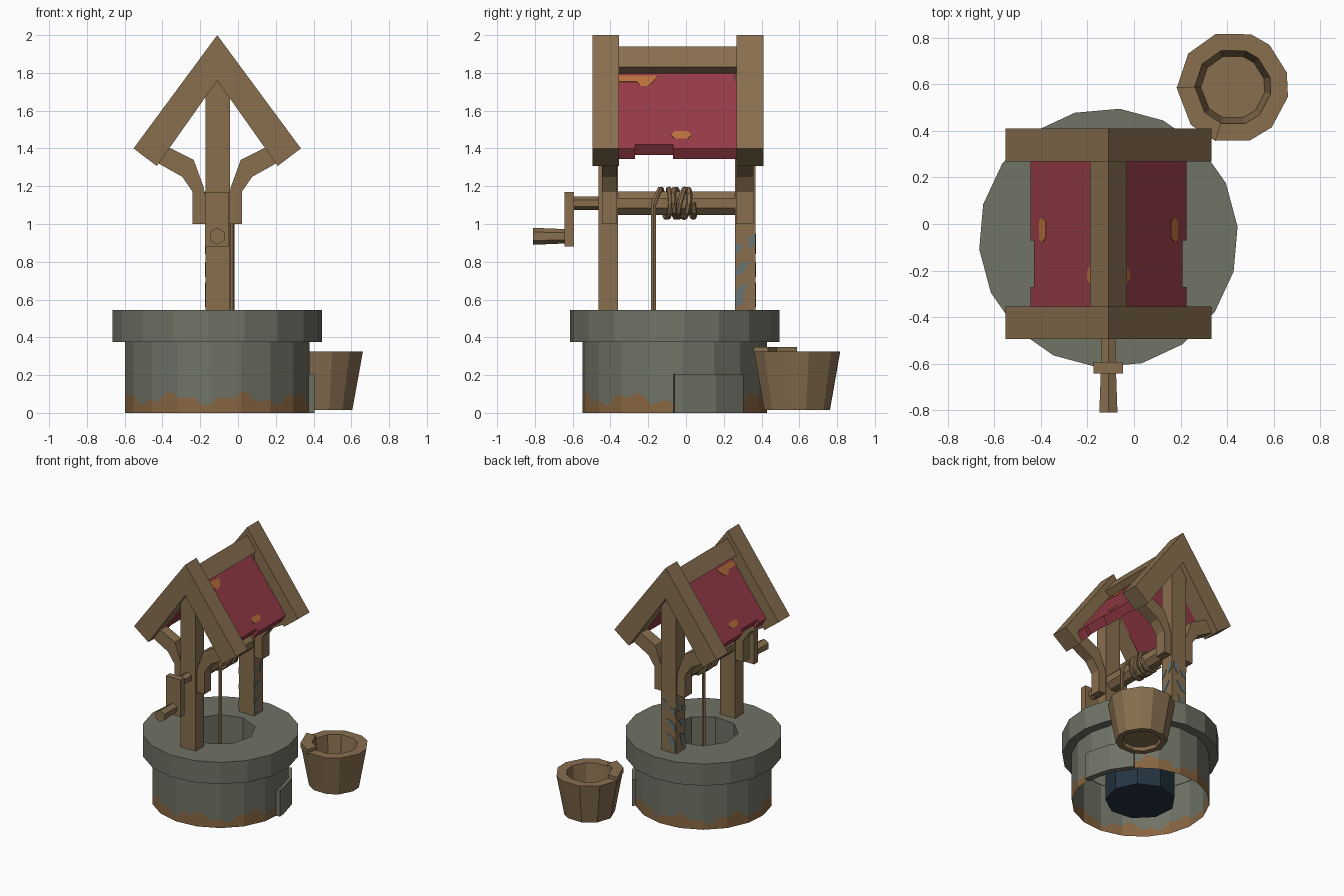
import bpy, bmesh, math
from math import sin, cos, pi, radians

if "Cube" in bpy.data.objects:
    bpy.data.objects.remove(bpy.data.objects["Cube"])

CX, CY = -0.11, -0.06          # centre of the well


def material(name, rgb):
    m = bpy.data.materials.new(name)
    lin = [(c / 255 / 12.92) if c < 10 else ((c / 255 + 0.055) / 1.055) ** 2.4 for c in rgb]
    m.diffuse_color = (*lin, 1)
    m.use_nodes = True
    m.node_tree.nodes["Principled BSDF"].inputs["Base Color"].default_value = m.diffuse_color
    return m


WOOD = material("wood_brown", (136, 111, 79))
STONE = material("stone_grey", (112, 115, 102))
RED = material("roof_red", (150, 59, 71))
ORANGE = material("worn_orange", (184, 112, 58))
DIRT = material("dirt_brown", (136, 102, 66))
WATER = material("well_navy", (36, 53, 67))
MOSS = material("faded_blue_grey", (104, 116, 114))


def mesh(name, verts, faces, mats, idx=None, recalc=True):
    me = bpy.data.meshes.new(name)
    me.from_pydata(verts, [], faces)
    for m in mats:
        me.materials.append(m)
    if idx:
        me.polygons.foreach_set("material_index", idx)
    if recalc:
        bm = bmesh.new()
        bm.from_mesh(me)
        bmesh.ops.recalc_face_normals(bm, faces=bm.faces)
        bm.to_mesh(me)
        bm.free()
    ob = bpy.data.objects.new(name, me)
    bpy.context.collection.objects.link(ob)
    return ob


def prism(name, pts, a, b, mat, axis="y"):
    """Extrude a 2D outline from a to b along an axis."""
    place = {"x": lambda p, t: (t, p[0], p[1]),
             "y": lambda p, t: (p[0], t, p[1]),
             "z": lambda p, t: (p[0], p[1], t)}[axis]
    n = len(pts)
    verts = [place(p, a) for p in pts] + [place(p, b) for p in pts]
    faces = [tuple(range(n)), tuple(range(n, 2 * n))[::-1]]
    faces += [(i, (i + 1) % n, n + (i + 1) % n, n + i) for i in range(n)]
    return mesh(name, verts, faces, [mat])


def box(name, x, y, z, mat):
    return prism(name, [(x[0], z[0]), (x[1], z[0]), (x[1], z[1]), (x[0], z[1])], *y, mat)


def lathe(name, prof, centre, angles, mats, rings=None, axis="z", cap=True):
    """Turn (radius, height) rings; a third value makes a ring with half the sides."""
    n = len(angles)
    verts = []
    for p in prof:
        for i, a in enumerate(angles):
            r = p[0] * (cos(2 * pi / n) if len(p) > 2 and i % 2 else 1)
            u, v = r * cos(radians(a)), r * sin(radians(a))
            if axis == "z":
                verts.append((centre[0] + u, centre[1] + v, p[1]))
            else:
                verts.append((centre[0] + u, p[1], centre[1] + v))
    faces, idx = [], []
    for k in range(len(prof) - 1):
        for i in range(n):
            j = (i + 1) % n
            faces.append((k * n + i, k * n + j, k * n + n + j, k * n + n + i))
            idx.append(rings[k] if rings else 0)
    if cap:
        faces.append(tuple(range(len(verts) - n, len(verts))))
        idx.append(rings[-1] if rings else 0)
        if cap == 2:
            faces.append(tuple(range(n))[::-1])
            idx.append(0)
    return mesh(name, verts, faces, mats, idx)


def ring(n, off=0):
    return [off + 360 * i / n for i in range(n)]


def chevron(name, top, end, low_end, low_top, y0, y1, mat):
    """Roof section: right half given as (dx, z), mirrored about the ridge."""
    half = [end, low_end]
    pts = [(CX, top)] + [(CX + d, z) for d, z in half] + [(CX, low_top)]
    pts += [(CX - d, z) for d, z in reversed(half)]
    return prism(name, pts, y0, y1, mat)


# Stone wall with an uneven dirt band along the foot
corners = [(CX + 0.49 * cos(radians(a)), CY + 0.49 * sin(radians(a))) for a in ring(18, 5)]
verts, faces, idx = [], [], []
for i in range(72):
    p, q, t = corners[i // 4], corners[(i // 4 + 1) % 18], (i % 4) / 4
    x, y = p[0] + (q[0] - p[0]) * t, p[1] + (q[1] - p[1]) * t
    h = 0.075 + 0.025 * sin(i * 0.7) + 0.02 * sin(i * 1.9 + 1)
    verts += [(x, y, 0), (x, y, h), (x, y, 0.375)]
    j = (i + 1) % 72
    faces += [(3 * i, 3 * j, 3 * j + 1, 3 * i + 1), (3 * i + 1, 3 * j + 1, 3 * j + 2, 3 * i + 2)]
    idx += [1, 0]
mesh("well_wall", verts, faces, [STONE, DIRT], idx)

# Rim, shaft and dark bottom
lathe("well_rim_and_shaft",
      [(0.485, 0.375), (0.557, 0.375), (0.557, 0.545), (0.25, 0.545, 1), (0.25, 0.22, 1), (0.25, 0.01, 1)],
      (CX, CY), ring(18, 5), [STONE, WATER], [0, 0, 0, 0, 1, 1])

# Loose stone slab on the wall
arc = [(CX + r * cos(radians(a)), CY + r * sin(radians(a)))
       for r, angs in ((0.515, (0, 5, 25, 45)), (0.47, (45, 25, 5, -1))) for a in angs]
prism("wall_slab", arc, 0.0, 0.205, STONE, "z")

# Bucket with hollow inside, recessed bottom and a raised piece of rim
B = (0.425, 0.588)
bang = [108, 71, 49, 15, -10, -46, -72, -108, -138, -180, -217][::-1]
lathe("bucket", [(0.13, 0.04), (0.14, 0.015), (0.183, 0.015), (0.24, 0.325), (0.165, 0.325), (0.138, 0.12)],
      B, bang, [WOOD], cap=2)
lip = [(B[0] + r * cos(radians(a)), B[1] + r * sin(radians(a)))
       for r, angs in ((0.243, (-180, -138, -108)), (0.163, (-108, -138, -180))) for a in angs]
prism("bucket_lip", lip, 0.31, 0.35, WOOD, "z")

# Posts, gables and curved braces at both ends
brace = [(0.05, 1.0), (0.13, 1.0), (0.13, 1.17), (0.185, 1.25), (0.31, 1.32),
         (0.265, 1.41), (0.125, 1.34), (0.07, 1.19)]
for end, post_y, gable_y, brace_y in (("front", (-0.462, -0.36), (-0.495, -0.355), (-0.445, -0.365)),
                                      ("back", (0.26, 0.368), (0.268, 0.41), (0.268, 0.358))):
    box(end + "_post", (-0.173, -0.043), post_y, (0.54, 1.8), WOOD)
    chevron(end + "_gable", 2.0, (0.443, 1.40), (0.32, 1.307), 1.76, *gable_y, WOOD)
    for s, side in ((1, "right"), (-1, "left")):
        prism(f"{end}_{side}_brace", [(CX + s * d, z) for d, z in brace], *brace_y, WOOD)

# Faded patches on the back post
patches = [[(0.33, 0.86), (0.368, 0.9), (0.368, 0.95), (0.33, 0.93)],
           [(0.26, 0.84), (0.29, 0.86), (0.31, 0.9), (0.26, 0.89)],
           [(0.26, 0.72), (0.3, 0.74), (0.34, 0.8), (0.3, 0.8), (0.26, 0.76)],
           [(0.26, 0.56), (0.3, 0.58), (0.31, 0.64), (0.33, 0.69), (0.28, 0.67), (0.26, 0.63)]]
for k, p in enumerate(patches):
    prism(f"post_patch_right_{k}", p, -0.044, -0.04, MOSS, "x")
    prism(f"post_patch_left_{k}", p, -0.176, -0.172, MOSS, "x")
    prism(f"post_patch_back_{k}", [(y - 0.425, z) for y, z in p], 0.367, 0.371, MOSS, "y")

# Ridge cap and red roof with a shallow notch in the eaves
chevron("ridge_cap", 1.94, (0.08, 1.83), (0.03, 1.79), 1.83, -0.357, 0.27, WOOD)
for name, d, y0, y1 in (("front", 0, -0.357, -0.27), ("notched", 0.016, -0.27, -0.07), ("back", 0, -0.07, 0.27)):
    chevron("roof_" + name, 1.85, (0.335 - d, 1.40 + 1.343 * d), (0.298 - d, 1.343 + 1.343 * d),
            1.762, y0, y1, RED)

# Worn orange patches lying on both slopes, outline as (y, z)
worn = {"eave": [(-0.08, 1.47), (-0.06, 1.49), (0.01, 1.49), (0.03, 1.47), (0.01, 1.452), (-0.06, 1.452)],
        "ridge": [(-0.357, 1.752), (-0.357, 1.785), (-0.15, 1.785), (-0.17, 1.757), (-0.2, 1.73), (-0.24, 1.73),
                  (-0.26, 1.752)]}
for name, pts in worn.items():
    for s, side in ((1, "right"), (-1, "left")):
        n = len(pts)
        vs = [(CX + s * ((1.85 - z) / 1.343 + o * 0.8), y, z + o * 0.6) for o in (-0.002, 0.003) for y, z in pts]
        fs = [tuple(range(n)), tuple(range(n, 2 * n))[::-1]]
        fs += [(i, (i + 1) % n, n + (i + 1) % n, n + i) for i in range(n)]
        mesh(f"worn_{name}_{side}", vs, fs, [ORANGE])

# Winding axle, crank arm and handle
lathe("axle", [(0.068, -0.37), (0.068, 0.27)], (CX, 1.11), ring(8, 22.5), [WOOD], axis="y", cap=2)
lathe("crank_shaft", [(0.036, -0.61), (0.036, -0.45)], (CX, 1.11), ring(6, 30), [WOOD], axis="y", cap=2)
box("crank_arm", (-0.175, -0.047), (-0.643, -0.592), (0.88, 1.17), WOOD)
lathe("crank_handle", [(0.045, -0.81), (0.038, -0.64)], (CX, 0.935), ring(6, 30), [WOOD], axis="y", cap=2)

# Rope hanging in the shaft and wound around the axle
path = [(CX + 0.077, -0.173, 0.25), (CX + 0.077, -0.173, 1.1)]
for i in range(1, 10 * 5 + 1):
    a = 2 * pi * i / 10
    y = -0.173 + 0.05 * min(i / 6, 1) + 0.16 * i / 50 + 0.012 * sin(a * 1.3)
    path.append((CX + 0.077 * cos(a), y, 1.11 + 0.077 * sin(a)))
cu = bpy.data.curves.new("rope", "CURVE")
cu.dimensions = "3D"
cu.bevel_depth = 0.015
cu.bevel_resolution = 1
cu.use_fill_caps = True
sp = cu.splines.new("POLY")
sp.points.add(len(path) - 1)
for p, co in zip(sp.points, path):
    p.co = (*co, 1)
sp.use_smooth = False
cu.materials.append(WOOD)
bpy.context.collection.objects.link(bpy.data.objects.new("rope", cu))
